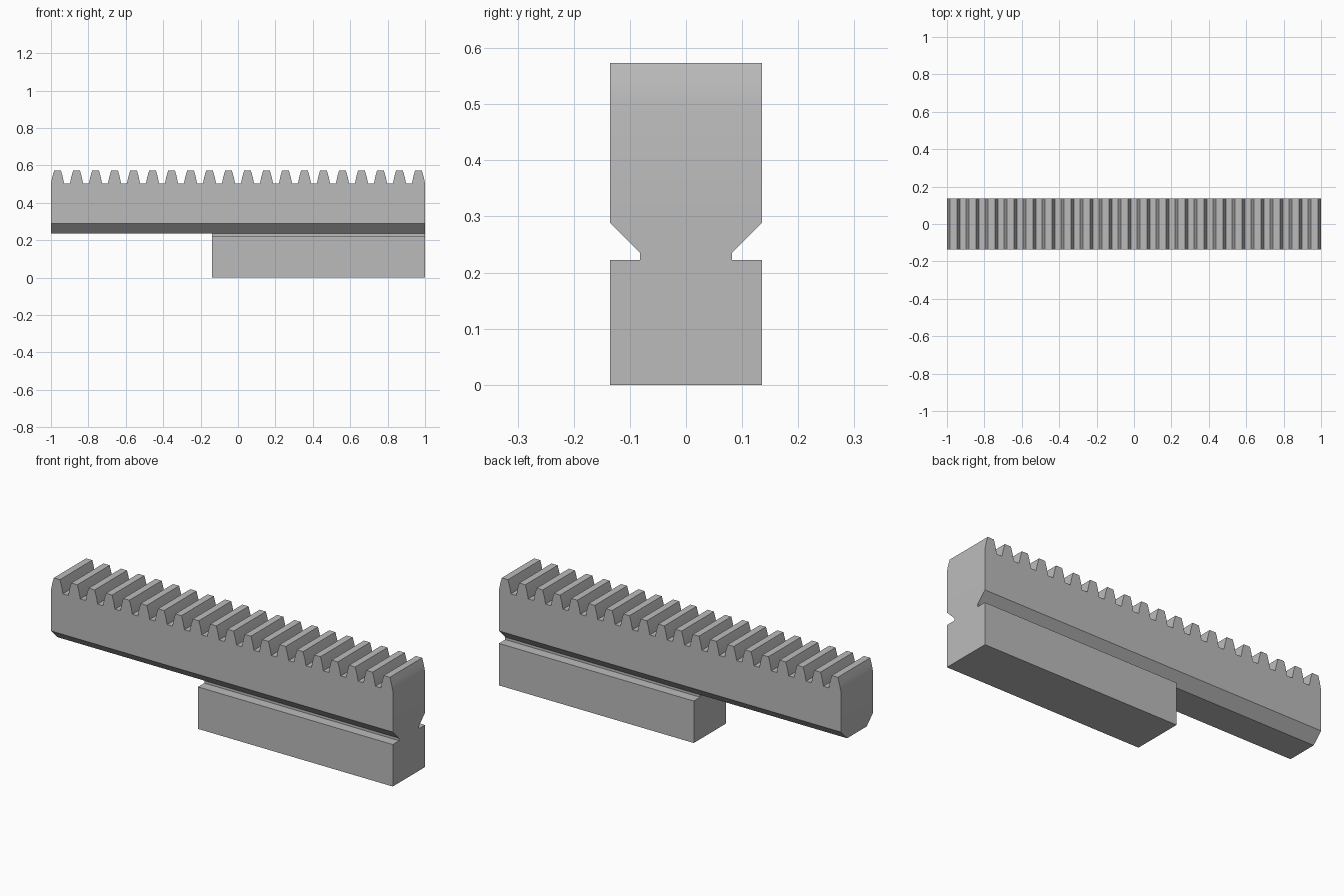
import bpy
import bmesh

old = bpy.data.objects.get("Cube")
if old:
    bpy.data.objects.remove(old, do_unlink=True)

# One plain grey material
steel = bpy.data.materials.new("plain grey")
steel.use_nodes = True
GREY = (0.5, 0.5, 0.5, 1)
steel.diffuse_color = GREY
steel.node_tree.nodes["Principled BSDF"].inputs["Base Color"].default_value = GREY

HALF_WIDTH = 0.135
NECK = 0.082
FLOOR, TIP = 0.503, 0.573
BODY_BASE, NECK_TOP, BLOCK_TOP = 0.288, 0.235, 0.222


def loft(name, sections):
    """Skin a solid through closed loops that share a point count."""
    bm = bmesh.new()
    rings = [[bm.verts.new(p) for p in s] for s in sections]
    n = len(rings[0])
    for a, b in zip(rings, rings[1:]):
        for i in range(n):
            j = (i + 1) % n
            bm.faces.new((a[i], a[j], b[j], b[i]))
    bm.faces.new(rings[0])
    bm.faces.new(rings[-1])
    bmesh.ops.recalc_face_normals(bm, faces=bm.faces)
    mesh = bpy.data.meshes.new(name)
    bm.to_mesh(mesh)
    bm.free()
    mesh.materials.append(steel)
    obj = bpy.data.objects.new(name, mesh)
    bpy.context.collection.objects.link(obj)
    return obj


def rect(x0, x1, y, z):
    return [(x0, -y, z), (x1, -y, z), (x1, y, z), (x0, y, z)]


# Toothed outline of the bar: twenty slightly bulging teeth
TEETH = 20
ROOT_HALF, MID_HALF, TIP_HALF = 0.035, 0.028, 0.018
PITCH = (2 - 2 * ROOT_HALF) / (TEETH - 1)
mid = (FLOOR + TIP) / 2
outline = [(1, BODY_BASE), (-1, BODY_BASE)]
for i in range(TEETH):
    c = -1 + ROOT_HALF + i * PITCH
    outline += [(c - ROOT_HALF, FLOOR), (c - MID_HALF, mid), (c - TIP_HALF, TIP),
                (c + TIP_HALF, TIP), (c + MID_HALF, mid), (c + ROOT_HALF, FLOOR)]
rack = loft("toothed_bar", [[(x, y, z) for x, z in outline]
                            for y in (-HALF_WIDTH, HALF_WIDTH)])

# Chamfered underside of the bar
loft("chamfered_underside", [rect(-1, 1, NECK, NECK_TOP),
                             rect(-1, 1, HALF_WIDTH, BODY_BASE)])

# Narrow neck and the mounting block beneath it
BLOCK_LEFT = -0.14
loft("neck", [rect(BLOCK_LEFT, 1, NECK, BLOCK_TOP),
              rect(BLOCK_LEFT, 1, NECK, NECK_TOP)])
loft("mounting_block", [rect(BLOCK_LEFT, 1, HALF_WIDTH, 0),
                        rect(BLOCK_LEFT, 1, HALF_WIDTH, BLOCK_TOP)])

# Soften only the shallow bends of the tooth flanks
bpy.ops.object.select_all(action="DESELECT")
rack.select_set(True)
bpy.context.view_layer.objects.active = rack
bpy.ops.object.shade_smooth_by_angle(angle=0.5)
